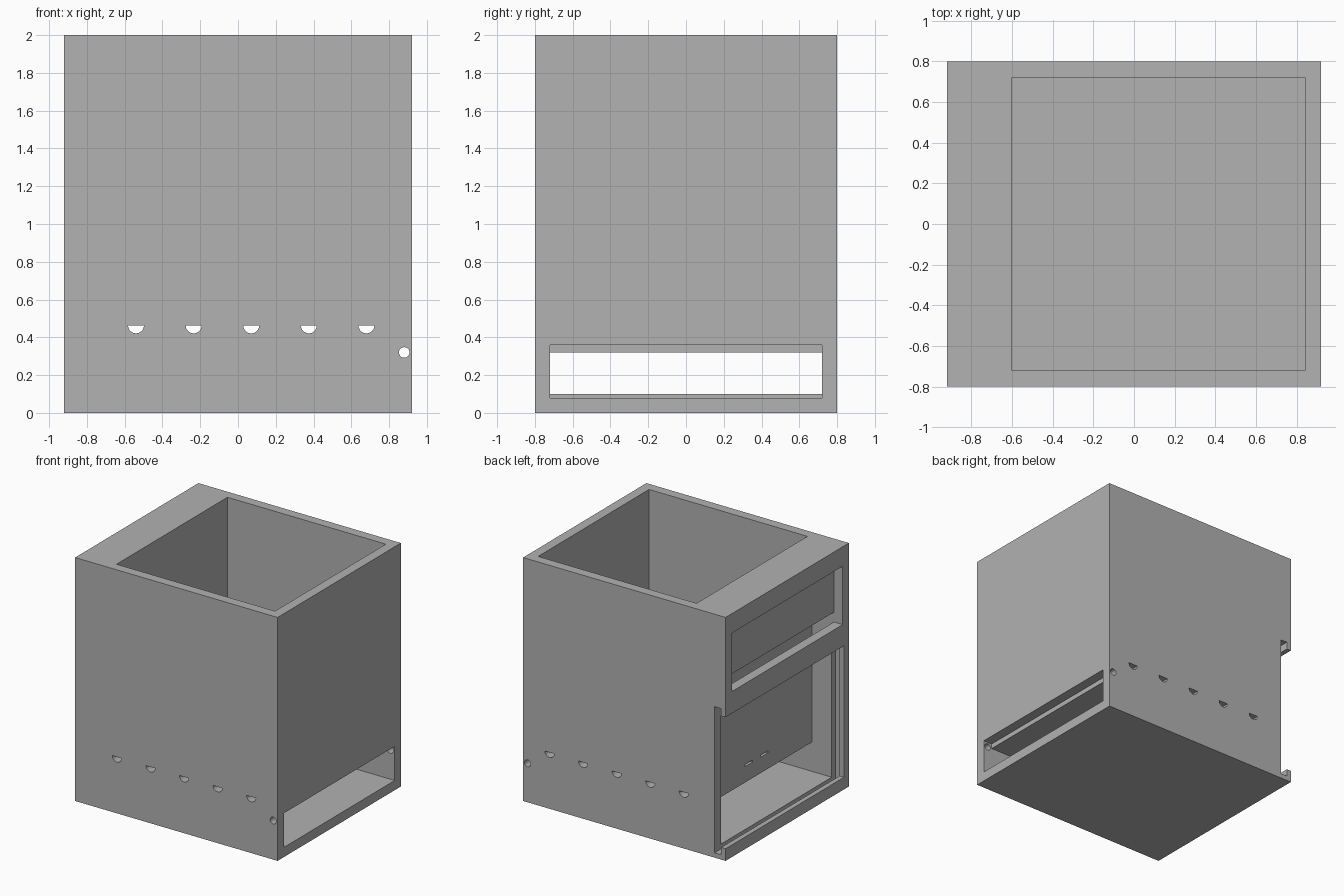
import bpy, bmesh, math

if "Cube" in bpy.data.objects:
    bpy.data.objects.remove(bpy.data.objects["Cube"], do_unlink=True)

grey = bpy.data.materials.new("light_grey")
grey.use_nodes = True
COLOUR = (0.445, 0.445, 0.445, 1)
grey.diffuse_color = COLOUR
grey.node_tree.nodes["Principled BSDF"].inputs["Base Color"].default_value = COLOUR


def make_object(name, bm):
    bmesh.ops.recalc_face_normals(bm, faces=bm.faces)
    mesh = bpy.data.meshes.new(name)
    bm.to_mesh(mesh)
    bm.free()
    mesh.materials.append(grey)
    obj = bpy.data.objects.new(name, mesh)
    bpy.context.collection.objects.link(obj)
    return obj


def box(name, xs, ys, zs):
    bm = bmesh.new()
    bmesh.ops.create_cube(bm, size=1)
    for v in bm.verts:
        for axis, (low, high) in enumerate((xs, ys, zs)):
            v.co[axis] = low if v.co[axis] < 0 else high
    return make_object(name, bm)


def rod(name, x, z, radius, start, sweep, steps):
    """Arc profile in the xz plane, extruded through the full depth."""
    bm = bmesh.new()
    verts = []
    for i in range(steps):
        a = start + sweep * i / (steps - 1)
        verts.append(bm.verts.new((x + radius * math.cos(a), -1, z + radius * math.sin(a))))
    face = bm.faces.new(verts)
    out = bmesh.ops.extrude_face_region(bm, geom=[face])["geom"]
    for v in out:
        if isinstance(v, bmesh.types.BMVert):
            v.co.y = 1
    return make_object(name, bm)


def carve(body, cutter):
    cutter.hide_render = True
    mod = body.modifiers.new("cut", "BOOLEAN")
    mod.operation = "DIFFERENCE"
    mod.solver = "EXACT"
    mod.object = cutter
    bpy.ops.object.select_all(action="DESELECT")
    bpy.context.view_layer.objects.active = body
    body.select_set(True)
    bpy.ops.object.modifier_apply(modifier=mod.name)
    bpy.data.objects.remove(cutter, do_unlink=True)


body = box("container_body", (-0.92, 0.92), (-0.8, 0.8), (0, 2))
INNER = (-0.72, 0.72)

# Main hopper, open at the top
carve(body, box("hopper", (-0.6, 0.84), INNER, (0.4, 2.1)))
# Side chamber behind the door, and the low tray space under the hopper
carve(body, box("side_chamber", (-0.84, -0.64), INNER, (0.08, 1.44)))
carve(body, box("tray_space", (-0.7, 0.85), INNER, (0.08, 0.32)))
# Low slot on the opposite side
carve(body, box("tray_slot", (0.84, 1.0), INNER, (0.08, 0.36)))
# Upper display recess
carve(body, box("display_recess", (-1.0, -0.84), INNER, (1.36, 1.84)))
# Sliding door groove, open at the back, and the doorway in front of it
carve(body, box("door_groove", (-0.88, -0.82), (-0.77, 0.9), (0.04, 1.24)))
carve(body, box("doorway", (-1.0, -0.86), (-0.737, 0.9), (0.1, 1.18)))

# Half-round vents through the front and back walls
for i in range(5):
    carve(body, rod("vent", -0.54 + 0.305 * i, 0.463, 0.042, math.pi, math.pi, 17))
# Hinge pin hole
carve(body, rod("pin_hole", 0.88, 0.32, 0.028, 0, math.tau * 23 / 24, 24))
# Two narrow slits between hopper and side chamber
for y in (-0.1, 0.1):
    carve(body, box("slit", (-0.7, -0.55), (y - 0.05, y + 0.05), (0.45, 0.468)))
